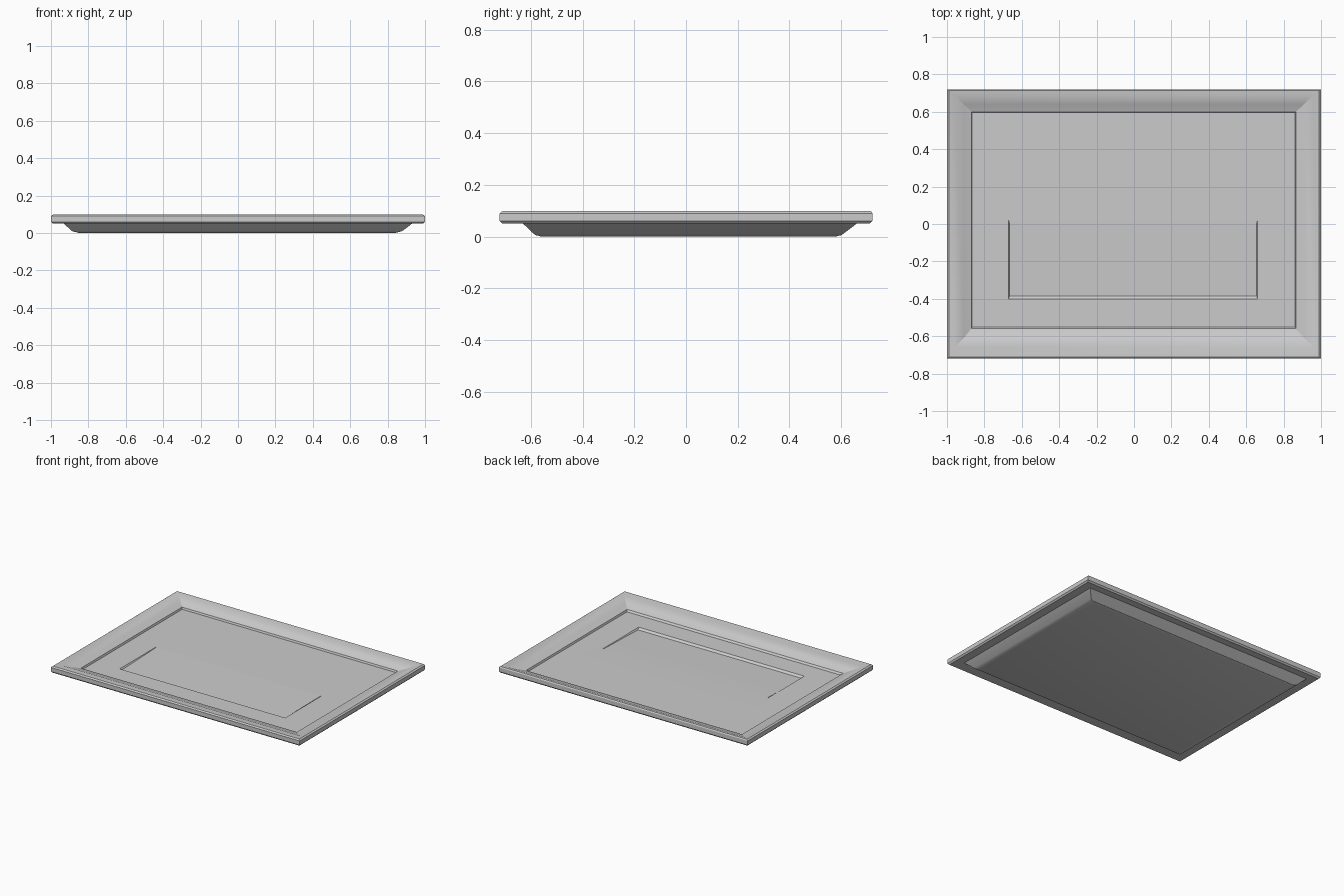
import bpy, bmesh

cube = bpy.data.objects.get("Cube")
if cube:
    bpy.data.objects.remove(cube)

grey = bpy.data.materials.new("light grey")
grey.use_nodes = True
colour = (0.6, 0.6, 0.6, 1)
grey.diffuse_color = colour
grey.node_tree.nodes["Principled BSDF"].inputs["Base Color"].default_value = colour


def add_ring(bm, left, right, front, back, z, z_back=None):
    """Rectangle of four corners; the back edge may sit at its own height."""
    zb = z if z_back is None else z_back
    corners = ((left, front, z), (right, front, z), (right, back, zb), (left, back, zb))
    return [bm.verts.new(c) for c in corners]


def loft(name, rings):
    """Skin successive rectangles and cap both ends."""
    bm = bmesh.new()
    loops = [add_ring(bm, *r) for r in rings]
    for a, b in zip(loops, loops[1:]):
        for i in range(4):
            j = (i + 1) % 4
            bm.faces.new((a[i], a[j], b[j], b[i]))
    bm.faces.new(loops[0][::-1])
    bm.faces.new(loops[-1])
    bmesh.ops.recalc_face_normals(bm, faces=bm.faces)
    mesh = bpy.data.meshes.new(name)
    bm.to_mesh(mesh)
    bm.free()
    mesh.materials.append(grey)
    obj = bpy.data.objects.new(name, mesh)
    bpy.context.collection.objects.link(obj)
    return obj


# One continuous shell, from the underside, around the rim, to the floor recess
tray = loft("serving_tray", [
    # raised base and its sloping flanks
    (-0.87, 0.86, -0.58, 0.60, 0.005),
    (-0.89, 0.88, -0.59, 0.61, 0.012),
    (-0.93, 0.93, -0.63, 0.66, 0.05),
    # rim underside, outer wall and top
    (-0.99, 0.99, -0.71, 0.71, 0.05),
    (-1.0, 1.0, -0.72, 0.72, 0.06),
    (-1.0, 1.0, -0.72, 0.72, 0.09),
    (-0.99, 0.99, -0.71, 0.715, 0.098),
    (-0.96, 0.96, -0.66, 0.69, 0.094),
    # inner slope and small step down to the floor
    (-0.91, 0.91, -0.61, 0.64, 0.072),
    (-0.87, 0.865, -0.56, 0.60, 0.058),
    (-0.865, 0.86, -0.55, 0.595, 0.045),
    # recess that is deepest at the front and fades out to the back
    (-0.67, 0.66, -0.40, 0.02, 0.045),
    (-0.665, 0.655, -0.385, 0.0, 0.032, 0.0445),
])

# Small foot pads closing the gap to the ground
pad = loft("base_plate", [
    (-0.85, 0.84, -0.56, 0.58, 0.0),
    (-0.87, 0.86, -0.58, 0.60, 0.006),
])

bpy.ops.object.select_all(action="DESELECT")
for obj in (tray, pad):
    obj.select_set(True)
bpy.context.view_layer.objects.active = tray
bpy.ops.object.shade_smooth_by_angle(angle=0.4)
